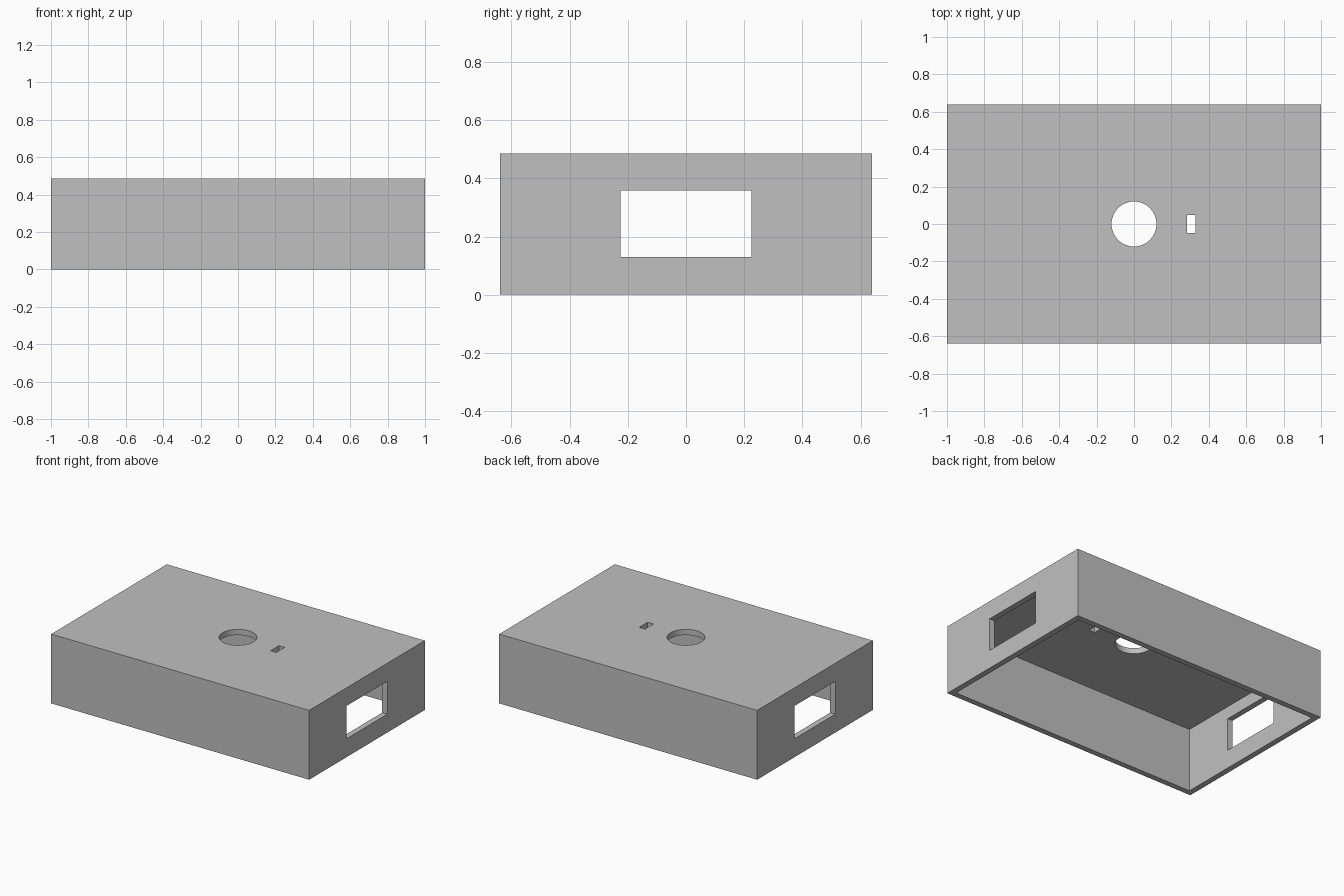
import bpy
import math

cube = bpy.data.objects.get("Cube")
if cube:
    bpy.data.objects.remove(cube, do_unlink=True)

LENGTH, WIDTH, HEIGHT, WALL = 2.0, 1.28, 0.486, 0.04


def box(name, size, centre):
    bpy.ops.mesh.primitive_cube_add(size=1, location=centre)
    obj = bpy.context.object
    obj.name = name
    obj.scale = size
    bpy.ops.object.transform_apply(location=True, rotation=False, scale=True)
    return obj


def cut(target, cutter):
    cutter.hide_render = True
    mod = target.modifiers.new(cutter.name, 'BOOLEAN')
    mod.operation = 'DIFFERENCE'
    mod.solver = 'EXACT'
    mod.object = cutter
    bpy.ops.object.select_all(action='DESELECT')
    target.select_set(True)
    bpy.context.view_layer.objects.active = target
    bpy.ops.object.modifier_apply(modifier=mod.name)
    bpy.data.objects.remove(cutter, do_unlink=True)


# Single grey material
grey = bpy.data.materials.new("light_grey")
grey.use_nodes = True
colour = (0.527, 0.527, 0.527, 1)
grey.diffuse_color = colour
grey.node_tree.nodes["Principled BSDF"].inputs["Base Color"].default_value = colour

# Outer enclosure
enclosure = box("enclosure_cover", (LENGTH, WIDTH, HEIGHT), (0, 0, HEIGHT / 2))
enclosure.data.materials.append(grey)

# Hollow, open at the bottom
cut(enclosure, box("cavity", (LENGTH - 2 * WALL, WIDTH - 2 * WALL, HEIGHT),
                   (0, 0, HEIGHT / 2 - WALL)))

# Matching windows through both end walls
cut(enclosure, box("end_windows", (LENGTH + 0.2, 0.45, 0.23), (0, 0, 0.244)))

# Round hole in the roof
bpy.ops.mesh.primitive_cylinder_add(vertices=64, radius=0.12, depth=0.2,
                                    location=(0, 0, HEIGHT))
cut(enclosure, bpy.context.object)

# Small slot beside the round hole
cut(enclosure, box("slot", (0.045, 0.094, 0.2), (0.307, 0, HEIGHT)))

# Smooth the hole wall, keep box edges sharp
bpy.ops.object.select_all(action='DESELECT')
enclosure.select_set(True)
bpy.context.view_layer.objects.active = enclosure
bpy.ops.object.shade_smooth_by_angle(angle=math.radians(30))
